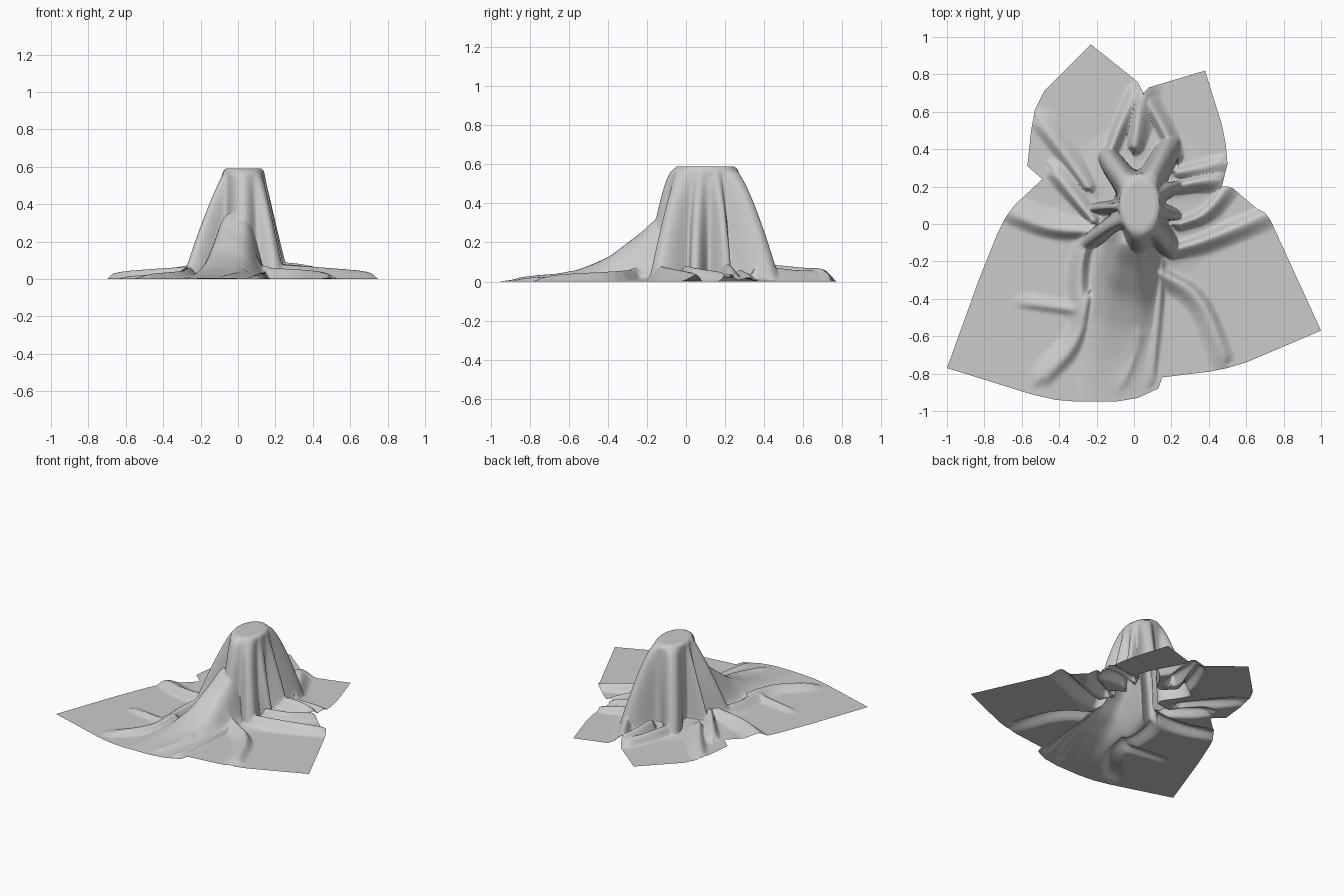
import bpy, bmesh
from math import atan2, cos, sin, exp, hypot, sqrt, radians, degrees
from mathutils import Vector

cube = bpy.data.objects.get("Cube")
if cube:
    bpy.data.objects.remove(cube)

CENTRE = Vector((0.03, 0.1))
TOP = 0.59

# Hem of the cloth, counter-clockwise
HEM = [(1, -.57), (.73, .02), (.7, .06), (.66, .08), (.53, .19), (.5, .2), (.47, .2),
       (.5, .32), (.49, .43), (.47, .53), (.38, .82), (.08, .73), (.05, .7), (.02, .76),
       (-.23, .96), (-.48, .71), (-.53, .61), (-.55, .5), (-.57, .31), (-.49, .24),
       (-.64, .1), (-.69, .03), (-.73, -.05), (-.83, -.3), (-1, -.77), (-.55, -.91),
       (-.42, -.94), (-.3, -.95), (-.1, -.95), (.02, -.93), (.13, -.88), (.15, -.82),
       (.4, -.79), (.5, -.77), (.6, -.74)]

# Hanging folds: direction in degrees, extra reach, angular width
LOBES = [(216, .25, 12), (184, .15, 10), (124, .2, 16), (62, .25, 16),
         (26, .13, 11), (-14, .1, 12), (-53, .18, 17), (-95, .12, 20)]

# Creases lying on the floor: height, width, path from the foot outward
CREASES = [
    (.035, .03, [(-.32, -.46), (-.45, -.44), (-.6, -.42)]),
    (.07, .035, [(-.24, -.08), (-.29, -.22), (-.28, -.48)]),
    (.055, .04, [(-.25, -.4), (-.3, -.64), (-.48, -.82)]),
    (.04, .03, [(.03, -.6), (.0, -.72), (-.06, -.86)]),
    (.04, .025, [(.15, -.2), (.13, -.5), (.09, -.84)]),
    (.065, .04, [(.14, -.26), (.36, -.38), (.48, -.7)]),
    (.08, .035, [(.2, -.14), (.4, -.08), (.7, .05)]),
    (.08, .03, [(.24, .0), (.38, .05), (.49, .19)]),
    (.07, .045, [(-.2, -.04), (-.45, -.03), (-.66, .06)]),
    (.08, .035, [(-.22, .02), (-.3, .12), (-.42, .27)]),
    (.06, .04, [(-.25, .2), (-.36, .36), (-.5, .54)]),
    (.09, .035, [(.22, .2), (.35, .23), (.45, .24)]),
    (.06, .035, [(.24, .28), (.36, .3), (.47, .33)]),
    (.09, .04, [(.0, .42), (.02, .56), (.045, .72)]),
    (.08, .03, [(-.14, .36), (-.08, .52), (0, .7)]),
    (.08, .03, [(.22, .36), (.16, .5), (.06, .68)]),
]


def rounded(path):
    """Cut the corners of an open path so that it bends softly."""
    path = [Vector(p) for p in path]
    for _ in range(2):
        cut = [path[0]]
        for a, b in zip(path[:-1], path[1:]):
            cut += [a.lerp(b, 0.25), a.lerp(b, 0.75)]
        path = cut + [path[-1]]
    return path


def prepare(tall, width, path):
    """Round a crease path and find the circle that bounds it."""
    path = rounded(path)
    middle = (path[0] + path[-1]) / 2
    bound = max((p - middle).length for p in path) + 4 * width
    return tall, width, path, middle, bound


CREASES = [prepare(*c) for c in CREASES]


def crease(p, path, width):
    """Return the strength of a crease at p."""
    best = 0
    count = len(path) - 1
    for i in range(count):
        a, along = path[i], path[i + 1] - path[i]
        u = min(1, max(0, (p - a).dot(along) / along.length_squared))
        off = p - (a + along * u)
        # Creases widen and sink toward the hem, and lean to one side
        t = (i + u) / count
        lean = 0.75 if along.cross(off) > 0 else 1.25
        w = width * lean * (1 + 0.5 * t)
        strength = exp(-off.length_squared / (w * w)) * (1 - 0.5 * t * t)
        best = max(best, strength)
    return best


def train_height(p):
    """Arched hump that spreads from the foot toward the front."""
    if p.y > 0.05:
        return 0
    d = max(0, -0.1 - p.y)
    middle = -0.01 - 0.14 * d
    across = abs((p.x - middle) / (0.125 + 0.1 * d))
    wrinkle = 1 + 0.012 * sin(p.y * 34 + p.x * 14)
    return 0.33 * exp(-(d / 0.32) ** 1.3) * exp(-across ** 4) * wrinkle


def floor_cloth(p):
    """Height of the cloth lying on the floor."""
    height = train_height(p)
    reach = (p - CENTRE).length
    height += 0.03 * exp(-(reach / 0.4) ** 4)
    for tall, width, path, middle, bound in CREASES:
        if (p - middle).length < bound:
            h = tall * crease(p, path, width)
            height = max(height, h) + 0.25 * min(height, h)
    return height


def soft_max(a, b, k=0.015):
    return 0.5 * (a + b + sqrt((a - b) ** 2 + k * k)) - k / 2


def ellipse(angle, rx, ry):
    return rx * ry / hypot(ry * cos(angle), rx * sin(angle))


def foot_radius(angle):
    """Broad rounded folds with narrow valleys between them."""
    r = ellipse(angle, 0.135, 0.19)
    for direction, reach, width in LOBES:
        d = (degrees(angle) - direction + 180) % 360 - 180
        r += reach * exp(-abs(d / width) ** 2.5)
    return r


# Directions of the columns, denser where the hem spans a wide angle
rim = []
for a, b in zip(HEM, HEM[1:] + HEM[:1]):
    a, b = Vector(a), Vector(b)
    span = abs((a - CENTRE).angle(b - CENTRE))
    n = max(3, round(span / radians(0.75)))
    rim += [a.lerp(b, i / n) for i in range(n)]

PLATE, WALL, SKIRT = 5, 36, 64
bm = bmesh.new()
columns = []
for end in rim:
    ray = end - CENTRE
    angle, far = atan2(ray.y, ray.x), ray.length
    out = ray.normalized()
    plate, foot = ellipse(angle, 0.11, 0.165), foot_radius(angle)
    power = 1 - 0.4 * sin(angle) ** 2
    column = []
    # Flat crown
    for i in range(1, PLATE + 1):
        p = CENTRE + out * (plate * 0.88 * i / PLATE)
        column.append(bm.verts.new((p.x, p.y, TOP)))
    # Hanging wall, its folds swaying a little on the way down
    for i in range(WALL):
        s = i / WALL
        r = plate + (foot - plate) * s ** power
        sway = Vector((-out.y, out.x)) * (0.04 * sin(3 * angle) * s * (1 - s))
        p = CENTRE + out * r + sway
        z = soft_max((TOP - 0.008) * (1 - s), floor_cloth(p))
        column.append(bm.verts.new((p.x, p.y, z)))
    # Spread skirt
    for i in range(SKIRT + 1):
        t = i / SKIRT
        p = CENTRE + out * (foot + (far - foot) * t ** 1.2)
        z = max(0, soft_max(-t * 0.4, floor_cloth(p)))
        column.append(bm.verts.new((p.x, p.y, z)))
    columns.append(column)

hub = bm.verts.new((CENTRE.x, CENTRE.y, TOP))
for left, right in zip(columns, columns[1:] + columns[:1]):
    bm.faces.new((hub, left[0], right[0]))
    for i in range(len(left) - 1):
        bm.faces.new((left[i], left[i + 1], right[i + 1], right[i]))

mesh = bpy.data.meshes.new("draped_cloth")
bm.to_mesh(mesh)
bm.free()
cloth = bpy.data.objects.new("draped_cloth", mesh)
bpy.context.collection.objects.link(cloth)

# Plain grey fabric
grey = bpy.data.materials.new("grey_fabric")
grey.use_nodes = True
colour = (0.6, 0.6, 0.6, 1)
grey.diffuse_color = colour
grey.node_tree.nodes["Principled BSDF"].inputs["Base Color"].default_value = colour
mesh.materials.append(grey)

bpy.context.view_layer.objects.active = cloth
cloth.select_set(True)
bpy.ops.object.shade_smooth_by_angle(angle=radians(60))
